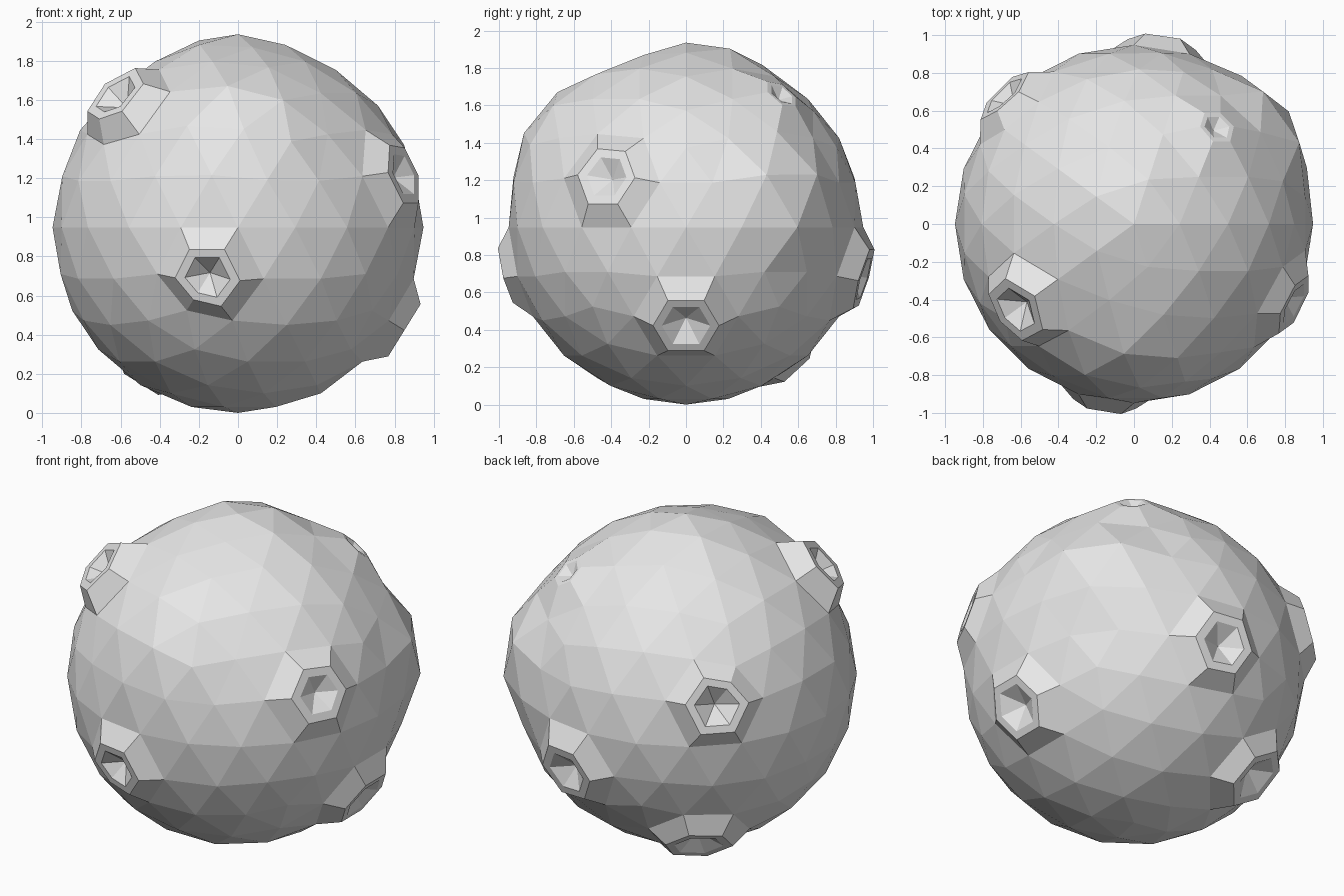
import bpy, bmesh, math
from mathutils import Vector

if "Cube" in bpy.data.objects:
    bpy.data.objects.remove(bpy.data.objects["Cube"], do_unlink=True)

RADIUS = 0.948
RING = 0.27                                   # size of the vertex ring around a crater

# Base ball
bpy.ops.mesh.primitive_ico_sphere_add(subdivisions=3, radius=RADIUS, location=(0, 0, 0))
asteroid = bpy.context.object
asteroid.name = "cratered_asteroid"
asteroid.data.name = "cratered_asteroid"

# Craters: direction, rim distance, rim radius, hole radius, floor distance
craters = [
    ((-0.145, -0.96, -0.23), 1.0, 0.165, 0.115, 0.92),
    ((-0.59, -0.43, 0.68), 1.025, 0.18, 0.125, 0.93),
    ((0.86, -0.425, 0.276), 0.985, 0.16, 0.11, 0.92),
    ((0.85, 0, -0.525), 1.0, 0.17, 0.125, 0.92),
    ((-0.683, 0.692, 0.23), 1.0, 0.175, 0.125, 0.92),
    ((0.139, 0.953, -0.263), 1.0, 0.17, 0.12, 0.92),
    ((0.447, 0.526, 0.723), 0.98, 0.095, 0.07, 0.94),
    ((-0.447, 0.526, -0.723), 1.0, 0.18, 0.13, 0.92),
]

# Local swellings: direction, height, spread in degrees
swellings = [
    ((0, -0.8, 0.6), 0.058, 28),              # upper front
    ((-0.05, 0.14, 0.98), 0.045, 24),         # crown
    ((0.78, 0.58, 0.2), 0.085, 24),           # back left side
]


def add_crater(bm, centre, axis, rim_dist, rim_r, hole_r, floor_dist):
    """Turn the triangle fan around a vertex into a raised rim with a conical pit."""
    rim, hole, segments = {}, {}, []
    for face in list(centre.link_faces):
        verts = list(face.verts)
        i = verts.index(centre)
        segments.append((verts[(i + 1) % 3], verts[(i + 2) % 3]))
    bmesh.ops.delete(bm, geom=list(centre.link_faces), context='FACES_ONLY')
    for v, _ in segments:
        spoke = (v.co - axis * v.co.dot(axis)) / RING
        rim[v] = bm.verts.new(axis * rim_dist + spoke * rim_r)
        hole[v] = bm.verts.new(axis * rim_dist + spoke * hole_r)
    centre.co = axis * floor_dist
    for a, b in segments:
        bm.faces.new((a, b, rim[b], rim[a]))          # outer slope
        bm.faces.new((rim[a], rim[b], hole[b], hole[a]))  # flat rim
        bm.faces.new((hole[a], hole[b], centre))      # pit wall


bm = bmesh.new()
bm.from_mesh(asteroid.data)

# Pick crater centres on the undistorted ball
picked = []
for direction, *sizes in craters:
    d = Vector(direction).normalized()
    v = max(bm.verts, key=lambda p: p.co.normalized().dot(d))
    picked.append((v, v.co.normalized(), sizes))

# Raise the swellings
for direction, height, spread in swellings:
    for v in bm.verts:
        n = v.co.normalized()
        t = n.angle(Vector(direction)) / math.radians(spread)
        if t < 1:
            v.co += n * height * (1 - t ** 2)

for v, axis, sizes in picked:
    add_crater(bm, v, axis, *sizes)

# Stand on the ground
bmesh.ops.translate(bm, verts=bm.verts, vec=(0, 0, RADIUS))
bm.normal_update()
for f in bm.faces:
    f.smooth = False
bm.to_mesh(asteroid.data)
bm.free()

# Grey rock
rock = bpy.data.materials.new("grey_rock")
rock.use_nodes = True
colour = (0.8, 0.8, 0.8, 1)
rock.diffuse_color = colour
rock.node_tree.nodes["Principled BSDF"].inputs["Base Color"].default_value = colour
asteroid.data.materials.clear()
asteroid.data.materials.append(rock)
